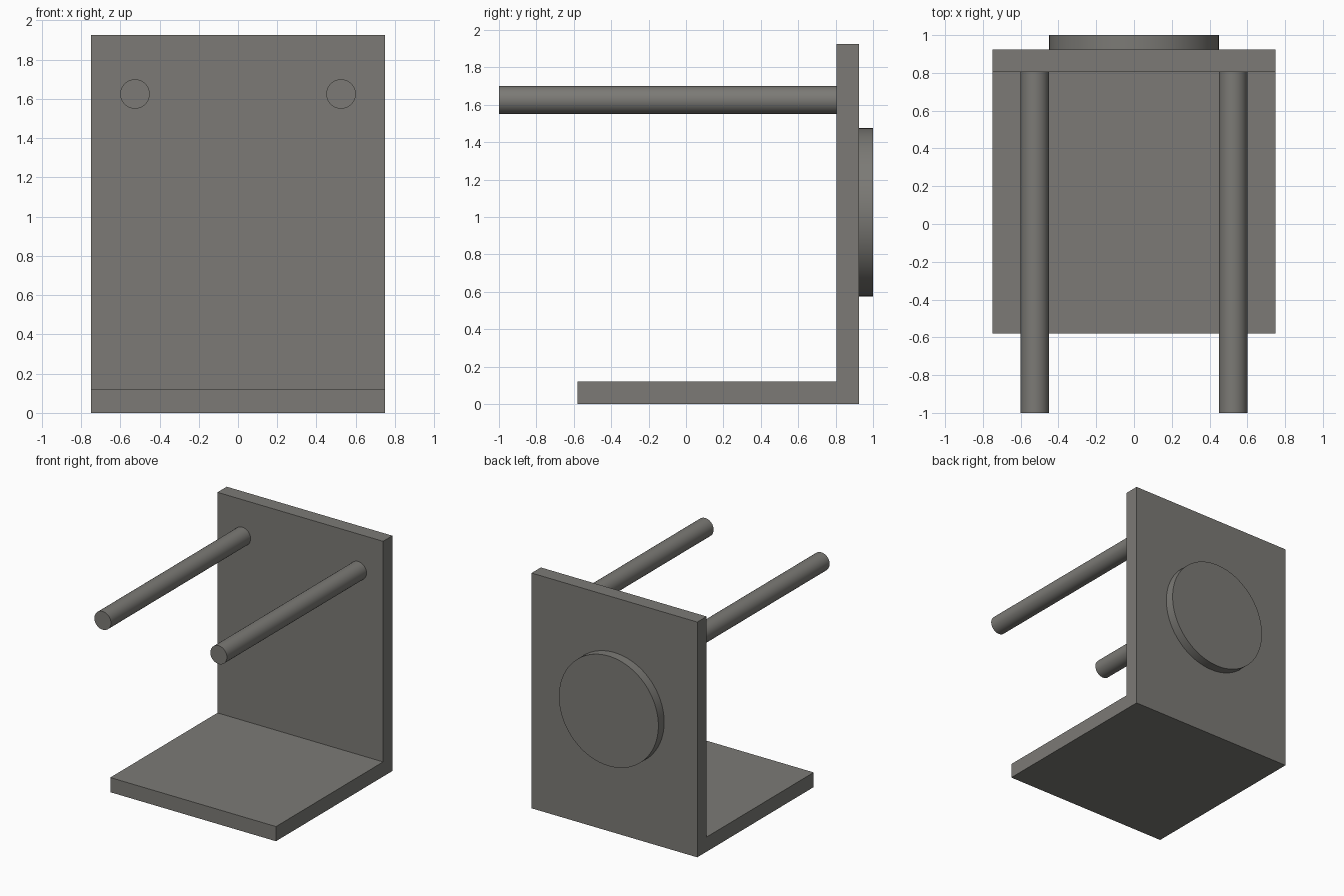
import bpy
import bmesh
from math import radians
from mathutils import Matrix, Vector

if "Cube" in bpy.data.objects:
    bpy.data.objects.remove(bpy.data.objects["Cube"], do_unlink=True)

# Single warm grey finish
COLOUR = (0.2, 0.195, 0.18, 1)
grey = bpy.data.materials.new("warm_grey")
grey.use_nodes = True
grey.diffuse_color = COLOUR
grey.node_tree.nodes["Principled BSDF"].inputs["Base Color"].default_value = COLOUR


def add_object(name, bm):
    bmesh.ops.recalc_face_normals(bm, faces=bm.faces)
    mesh = bpy.data.meshes.new(name)
    bm.to_mesh(mesh)
    bm.free()
    mesh.materials.append(grey)
    obj = bpy.data.objects.new(name, mesh)
    bpy.context.collection.objects.link(obj)
    return obj


def cylinder_y(name, x, z, radius, y_front, y_back, sides):
    """Smooth cylinder lying along the y axis."""
    bm = bmesh.new()
    place = Matrix.Translation((x, (y_front + y_back) / 2, z)) @ Matrix.Rotation(radians(90), 4, "X")
    bmesh.ops.create_cone(bm, cap_ends=True, segments=sides, radius1=radius,
                          radius2=radius, depth=y_back - y_front, matrix=place)
    obj = add_object(name, bm)
    bpy.ops.object.select_all(action="DESELECT")
    obj.select_set(True)
    bpy.context.view_layer.objects.active = obj
    bpy.ops.object.shade_smooth_by_angle(angle=radians(30))
    return obj


HALF_WIDTH = 0.75
WALL_FRONT, WALL_BACK = 0.805, 0.925

# L-shaped bracket: side profile (y, z) extruded across the width
profile = [(-0.58, 0), (WALL_BACK, 0), (WALL_BACK, 1.925),
           (WALL_FRONT, 1.925), (WALL_FRONT, 0.12), (-0.58, 0.12)]
bm = bmesh.new()
side = bm.faces.new([bm.verts.new((-HALF_WIDTH, y, z)) for y, z in profile])
extruded = bmesh.ops.extrude_face_region(bm, geom=[side], use_keep_orig=True)
moved = [v for v in extruded["geom"] if isinstance(v, bmesh.types.BMVert)]
bmesh.ops.translate(bm, verts=moved, vec=Vector((2 * HALF_WIDTH, 0, 0)))
add_object("l_bracket", bm)

# Pair of rods reaching forward from the wall
for name, sign in (("left_rod", 1), ("right_rod", -1)):
    cylinder_y(name, sign * 0.525, 1.625, 0.075, -1, WALL_FRONT, 48)

# Round mounting disc on the back
cylinder_y("back_disc", 0, 1.025, 0.45, WALL_BACK, 1, 96)
